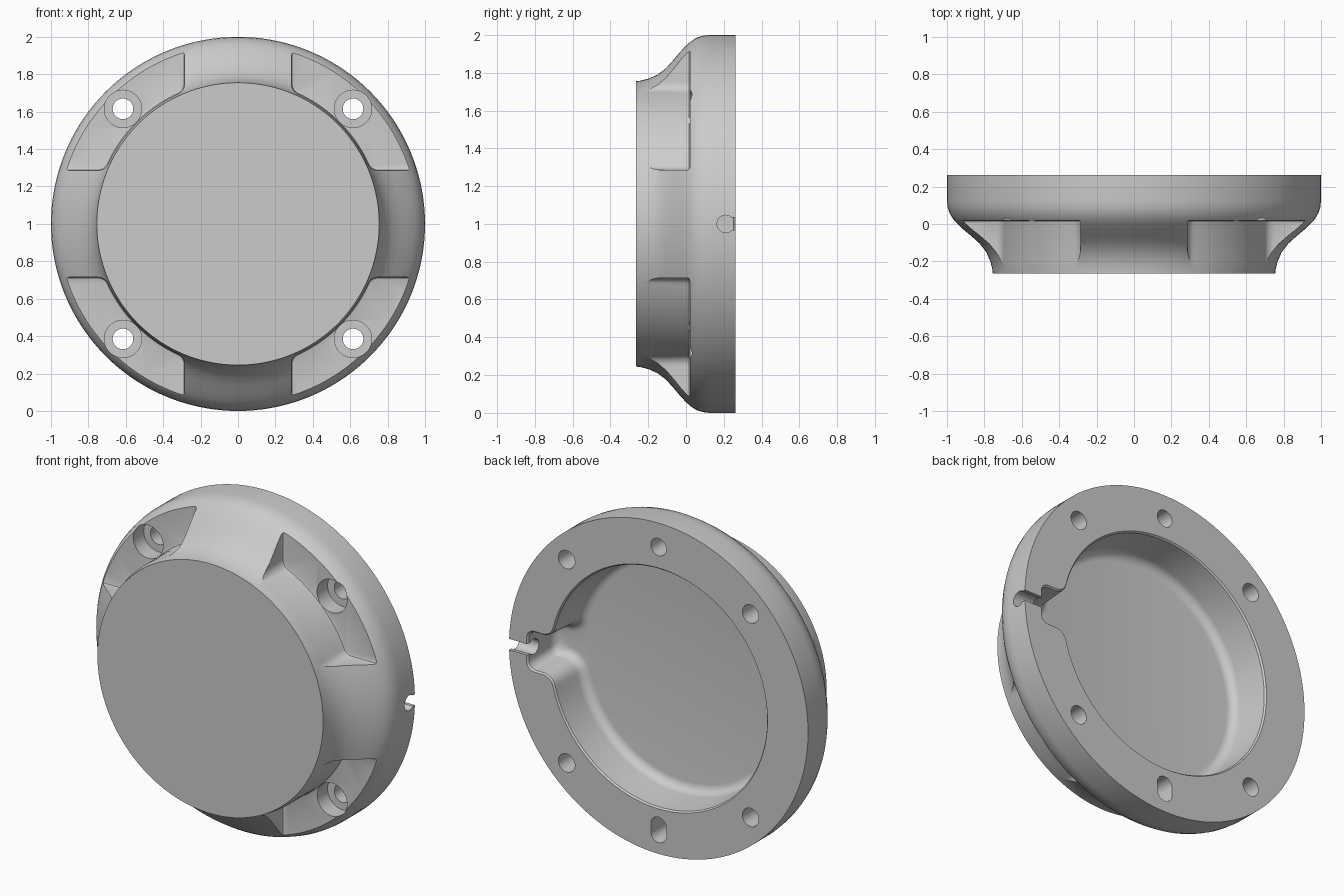
import bpy, bmesh
from math import pi, sin, cos, atan2, sqrt, asin

if "Cube" in bpy.data.objects:
    bpy.data.objects.remove(bpy.data.objects["Cube"])

CZ = 1.0  # height of the disc axis


def arc(cx, cz, r, a0, a1, n):
    return [(cx + r * cos(a0 + (a1 - a0) * i / n), cz + r * sin(a0 + (a1 - a0) * i / n))
            for i in range(n + 1)]


def circle(r, cx=0, cz=0, n=40):
    return arc(cx, cz, r, 0, 2 * pi, n)[:-1]


def loft(name, layers, along="y"):
    """Skin matching 2D outlines placed at successive depths, capped at both ends."""
    bm = bmesh.new()
    rings = []
    for d, pts in layers:
        rings.append([bm.verts.new((u, d, v + CZ) if along == "y" else (d, u, v + CZ))
                      for u, v in pts])
    n = len(rings[0])
    for a, b in zip(rings, rings[1:]):
        for i in range(n):
            j = (i + 1) % n
            bm.faces.new((a[i], a[j], b[j], b[i]))
    bm.faces.new(rings[0])
    bm.faces.new(rings[-1])
    bmesh.ops.recalc_face_normals(bm, faces=bm.faces)
    me = bpy.data.meshes.new(name)
    bm.to_mesh(me)
    bm.free()
    ob = bpy.data.objects.new(name, me)
    bpy.context.collection.objects.link(ob)
    return ob


def cut(target, cutter):
    cutter.hide_render = True
    m = target.modifiers.new("cut", "BOOLEAN")
    m.operation = "DIFFERENCE"
    m.solver = "EXACT"
    m.object = cutter
    bpy.context.view_layer.objects.active = target
    bpy.ops.object.modifier_apply(modifier=m.name)
    bpy.data.objects.remove(cutter, do_unlink=True)


# Round cover body with S-shaped shoulder
profile = [(.755, -.265), (.757, -.245), (.768, -.2), (.79, -.15), (.825, -.105),
           (.868, -.066), (.91, -.031), (.943, 0), (.965, .024), (.985, .055),
           (.996, .09), (1, .125), (1, .262)]
cover = loft("round_cover", [(y, circle(r, n=144)) for r, y in profile])


# Rear cavity outline: circle with a filleted channel running towards +x
def cavity(off):
    r, w, f, end, c = .72 - off, .115 - off, .08 + off, .875 - off, .05
    cx = sqrt((r + f) ** 2 - (w + f) ** 2)
    t = atan2(w + f, cx)
    half = arc(end - c, w - c, c, 0, pi / 2, 5)
    half += arc(cx, w + f, f, -pi / 2, -pi + t, 8)
    pts = half + arc(0, 0, r, t, 2 * pi - t, 110)[1:-1]
    return pts + [(x, -z) for x, z in reversed(half)]


floor, rad = .01, .055
layers = [(.4, cavity(-.008)), (.262, cavity(-.008)), (.252, cavity(0))]
layers += [(floor + rad - rad * sin(a), cavity(.012 + rad - rad * cos(a)))
           for a in [i * pi / 12 for i in range(7)]]
cut(cover, loft("cavity_cutter", layers))


# Corner pocket outline on the front, mirrored into each quadrant
def pocket(off, sx, sz):
    a, r, f = .285 + off, .765 + off, .06 - off
    cx = a + f
    cz = sqrt((r + f) ** 2 - cx ** 2)
    fil = arc(cx, cz, f, pi, pi + atan2(cz, cx), 8)
    t = atan2(cz, cx)
    pts = [(1.3, 1.3), (a, 1.3)] + fil
    pts += arc(0, 0, r, t, pi / 2 - t, 28)[1:-1]
    pts += [(z, x) for x, z in reversed(fil)] + [(1.3, a)]
    return [(x * sx, z * sz) for x, z in pts]


for sx in (1, -1):
    for sz in (1, -1):
        cut(cover, loft("pocket_cutter", [
            (-.5, pocket(0, sx, sz)), (.006, pocket(0, sx, sz)),
            (.016, pocket(.004, sx, sz)), (.02, pocket(.014, sx, sz))]))
        # Counterbored screw hole
        big, small = (circle(r, .615 * sx, .615 * sz) for r in (.1, .055))
        cut(cover, loft("screw_cutter", [(-.5, big), (.12, big), (.12, small), (.5, small)]))

# Blind locating hole at the top and slot at the bottom of the rear face
for z, ext in ((.855, 0), (-.855, .025)):
    pin = arc(0, z + ext, .052, 0, pi, 20) + arc(0, z - ext, .052, pi, 2 * pi, 20)
    if ext == 0:
        pin = circle(.052, 0, z)
    cut(cover, loft("pin_cutter", [(.1, pin), (.4, pin)]))

# Keyhole-shaped cable exit through the rim
t0 = asin(.033 / .046)
key = arc(.21, 0, .046, t0, 2 * pi - t0, 28) + [(.4, -.033), (.4, .033)]
cut(cover, loft("cable_cutter", [(.8, key), (1.2, key)], along="x"))

# Smooth shading with crisp edges
bpy.ops.object.select_all(action="DESELECT")
cover.select_set(True)
bpy.context.view_layer.objects.active = cover
bpy.ops.object.shade_smooth_by_angle(angle=pi / 6)
